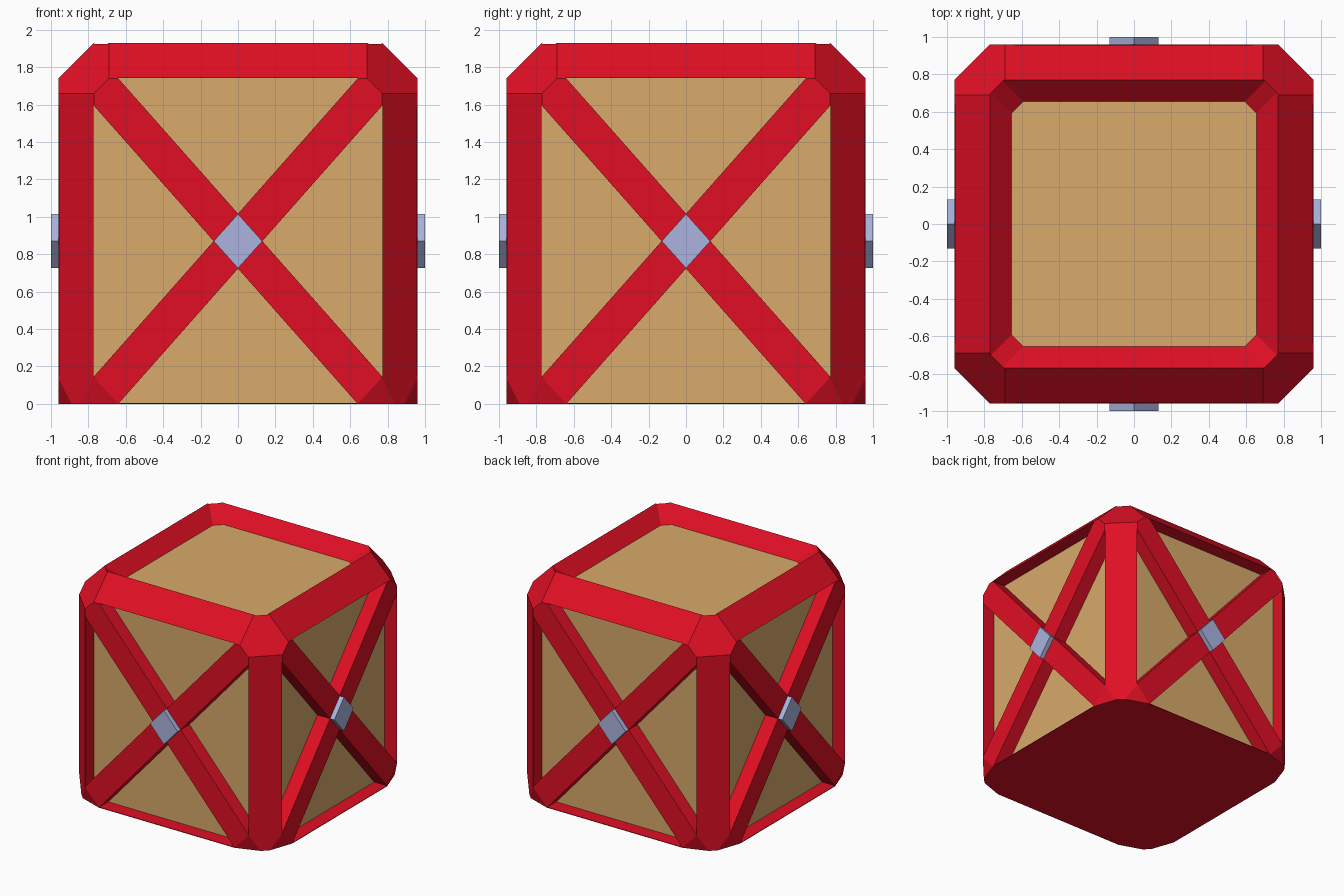
import bpy, bmesh, math
from mathutils import Vector

if "Cube" in bpy.data.objects:
    bpy.data.objects.remove(bpy.data.objects["Cube"])


def srgb_material(name, rgb):
    m = bpy.data.materials.new(name)
    lin = [((c / 255 + 0.055) / 1.055) ** 2.4 if c > 10 else c / 255 / 12.92 for c in rgb]
    m.diffuse_color = (*lin, 1)
    m.use_nodes = True
    m.node_tree.nodes["Principled BSDF"].inputs["Base Color"].default_value = m.diffuse_color
    return m


RED = srgb_material("red frame", (224, 15, 36))
TAN = srgb_material("tan panel", (216, 170, 107))
BLUE = srgb_material("blue grey plate", (172, 180, 223))


def make_object(name, bm, *mats):
    bmesh.ops.recalc_face_normals(bm, faces=bm.faces)
    me = bpy.data.meshes.new(name)
    bm.to_mesh(me)
    bm.free()
    for m in mats:
        me.materials.append(m)
    ob = bpy.data.objects.new(name, me)
    bpy.context.scene.collection.objects.link(ob)
    return ob


def loft(bm, low, high):
    """Closed solid between two outlines with equal point counts."""
    a = [bm.verts.new(p) for p in low]
    b = [bm.verts.new(p) for p in high]
    bm.faces.new(a[::-1])
    bm.faces.new(b)
    for i in range(len(a)):
        j = (i + 1) % len(a)
        bm.faces.new((a[i], a[j], b[j], b[i]))


def turn(p, k):
    x, y, z = p
    for _ in range(k):
        x, y = -y, x
    return (x, y, z)


def side_prism(bm, outline, y0, y1, k):
    """Extrude an (x, z) outline through the front side, turned k quarters."""
    loft(bm, [turn((x, y0, z), k) for x, z in outline],
         [turn((x, y1, z), k) for x, z in outline])


def slice_off(bm, co, no):
    r = bmesh.ops.bisect_plane(bm, geom=bm.verts[:] + bm.edges[:] + bm.faces[:],
                               plane_co=co, plane_no=no, clear_outer=True, dist=1e-5)
    cut = [e for e in r["geom_cut"] if isinstance(e, bmesh.types.BMEdge) and e.is_boundary]
    if cut:
        bmesh.ops.edgeloop_fill(bm, edges=cut)


H, ZC, TOP = 0.96, 0.97, 1.93

# Solid body with chamfered edges and corners
bm = bmesh.new()
base = [(-H, -H), (H, -H), (H, H), (-H, H)]
loft(bm, [(x, y, 0) for x, y in base], [(x, y, TOP) for x, y in base])
for k in range(4):
    slice_off(bm, turn((0.865, 0.865, 0), k), turn((1, 1, 0), k))
    slice_off(bm, turn((0.865, 0, ZC + 0.865), k), turn((1, 0, 1), k))
for k in range(4):
    c = 2.42 / 3
    slice_off(bm, turn((c, c, ZC + c), k), turn((1, 1, 1), k))
    # small facets at the feet
    slice_off(bm, turn((0.96, 0.77, 0.14), k), turn((0.028, 0.0098, -0.0091), k))
    slice_off(bm, turn((0.77, 0.96, 0.14), k), turn((0.0098, 0.028, -0.0091), k))
crate = make_object("crate", bm, RED, TAN)

# Pockets: four triangles per side leave the crossed braces standing
bm = bmesh.new()
W, ZT, ZM, DEPTH = 0.772, 1.742, 0.87, 0.84
slope, gap = 1.13, 0.147
xt = (ZT - ZM - gap) / slope
xb = (ZM - gap - 0.005) / slope
zs = slope * W - gap
triangles = [
    [(-xt, ZT), (xt, ZT), (0, ZM + gap)],
    [(-xb, 0.005), (xb, 0.005), (0, ZM - gap)],
    [(W, ZM + zs), (W, ZM - zs), (gap / slope, ZM)],
    [(-W, ZM + zs), (-W, ZM - zs), (-gap / slope, ZM)],
]
for k in range(4):
    for tri in triangles:
        side_prism(bm, tri, -1.2, -DEPTH, k)


# Top pocket: sloping walls with clipped corners
def octagon(z):
    h = 0.655 + (z - 1.81) * 0.975
    c = h - 0.062
    return [turn(p, k) for k in range(4) for p in ((h, -c, z), (h, c, z))]


loft(bm, octagon(1.81), octagon(2.05))
cutter = make_object("pocket_cutter", bm, RED)
cutter.hide_render = True

mod = crate.modifiers.new("pockets", 'BOOLEAN')
mod.operation = 'DIFFERENCE'
mod.solver = 'EXACT'
mod.object = cutter
bpy.context.view_layer.objects.active = crate
bpy.ops.object.modifier_apply(modifier=mod.name)
bpy.data.objects.remove(cutter)

# Pocket floors are the tan panels
for p in crate.data.polygons:
    n, c = p.normal, p.center
    side = abs(n.z) < 0.01 and abs(c.dot(n) - DEPTH) < 0.01
    top = n.z > 0.99 and abs(c.z - 1.81) < 0.01
    p.material_index = 1 if side or top else 0

# Diamond plates where the braces cross
for k, name in enumerate(("front", "right", "back", "left")):
    bm = bmesh.new()
    side_prism(bm, [(-0.13, ZM), (0, ZM - 0.145), (0.13, ZM), (0, ZM + 0.145)],
               -1.0, -0.95, k)
    make_object(name + "_diamond_plate", bm, BLUE)
